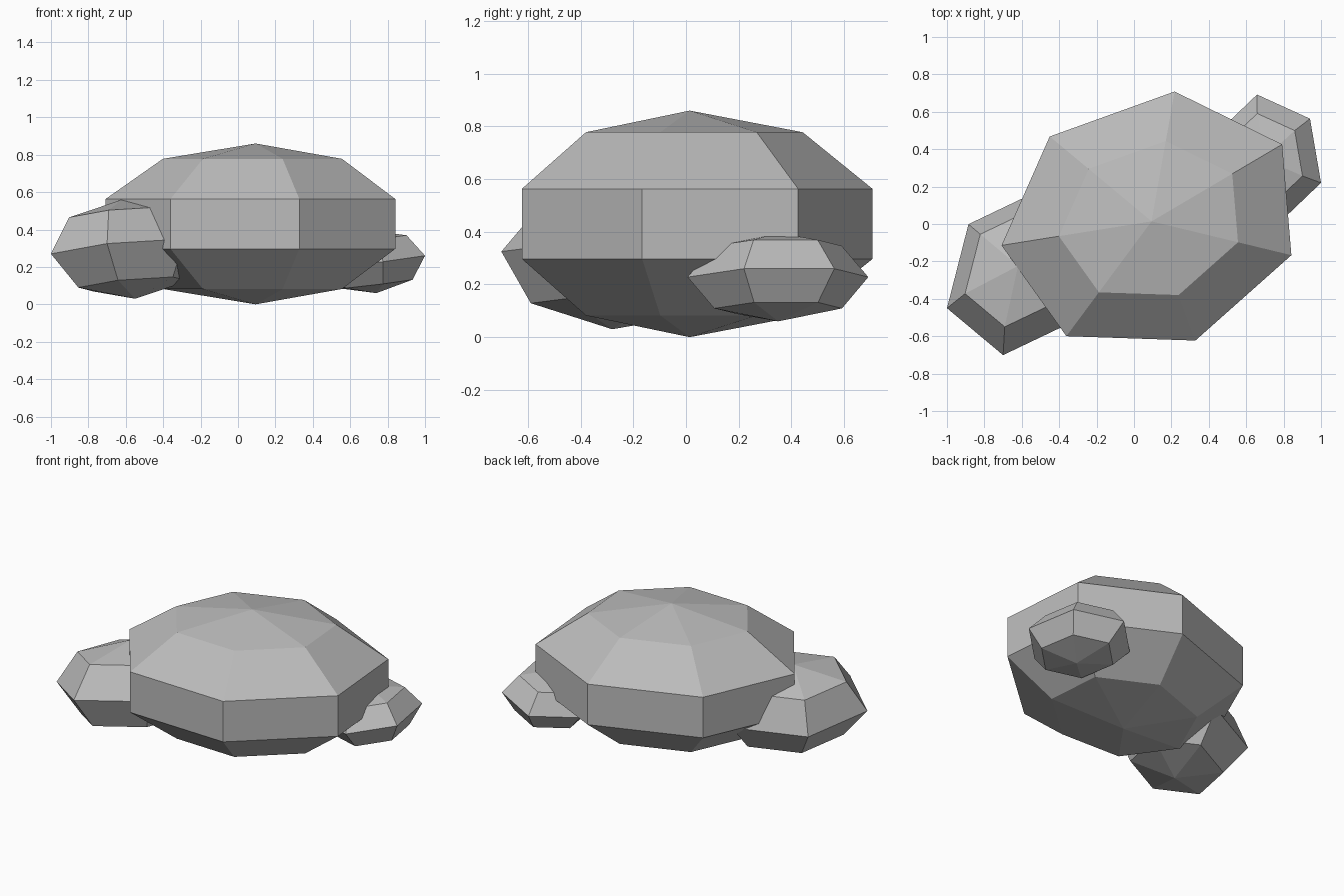
import bpy, bmesh, math
from mathutils import Vector

if "Cube" in bpy.data.objects:
    bpy.data.objects.remove(bpy.data.objects["Cube"])

stone = bpy.data.materials.new("grey stone")
stone.diffuse_color = (0.5, 0.5, 0.5, 1.0)
stone.use_nodes = True
stone.node_tree.nodes["Principled BSDF"].inputs["Base Color"].default_value = stone.diffuse_color


def rock(name, centre, first, second, up, sides, bands):
    """Faceted ellipsoid: 'first' and 'second' are neighbouring equator
    corners and 'up' the top pole, all measured from the centre."""
    c, x, up = Vector(centre), Vector(first), Vector(up)
    step = 2 * math.pi / sides
    y = (Vector(second) - x * math.cos(step)) / math.sin(step)
    bm = bmesh.new()
    top, bottom = bm.verts.new(c + up), bm.verts.new(c - up)
    rings = []
    for b in range(1, bands):
        lat = math.pi * b / bands
        rings.append([bm.verts.new(c + up * math.cos(lat) + math.sin(lat) *
                                   (x * math.cos(k * step) + y * math.sin(k * step)))
                      for k in range(sides)])
    for k in range(sides):
        n = (k + 1) % sides
        bm.faces.new((top, rings[0][k], rings[0][n]))
        bm.faces.new((bottom, rings[-1][n], rings[-1][k]))
        for hi, lo in zip(rings, rings[1:]):
            bm.faces.new((hi[k], lo[k], lo[n], hi[n]))
    bmesh.ops.recalc_face_normals(bm, faces=bm.faces[:])
    mesh = bpy.data.meshes.new(name)
    bm.to_mesh(mesh)
    bm.free()
    mesh.materials.append(stone)
    bpy.context.collection.objects.link(bpy.data.objects.new(name, mesh))


# Large seven-sided boulder
rock("large_boulder", (0.094, 0.014, 0.43), (0.786, -0.19, 0),
     (0.734, 0.433, 0), (0, 0, 0.43), 7, 5)
# Medium tilted rock at the front left
rock("medium_rock", (-0.585, -0.252, 0.295), (-0.415, -0.198, -0.025),
     (-0.115, -0.449, 0.03), (-0.035, 0.028, 0.265), 6, 4)
# Small tilted rock at the back right
rock("small_rock", (0.717, 0.349, 0.228), (0.283, -0.129, 0.032),
     (0.224, 0.214, 0.032), (-0.023, -0.001, 0.168), 6, 4)
